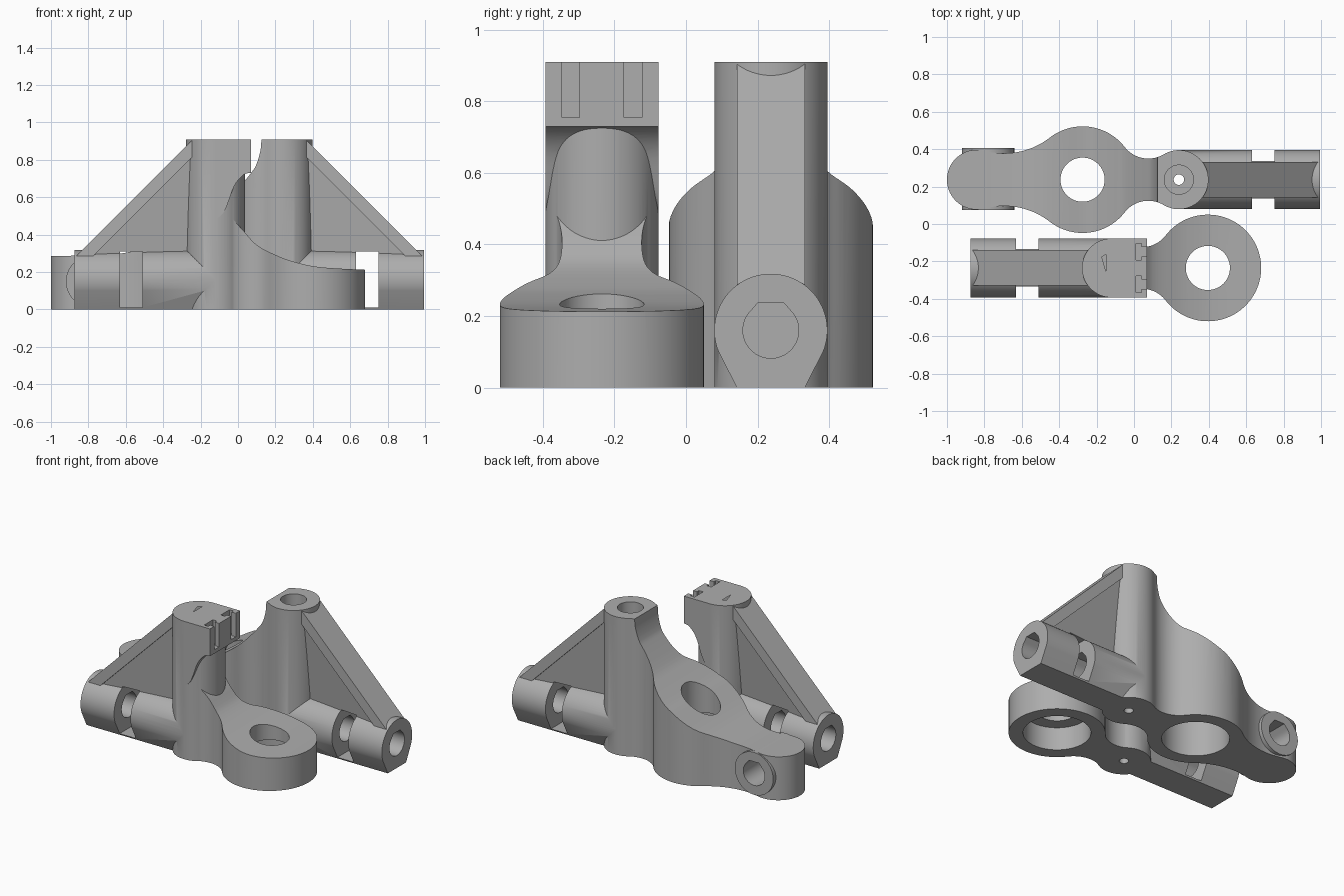
import bpy, bmesh
from math import sin, cos, pi, atan2, sqrt, radians
from mathutils import Vector

old = bpy.data.objects.get("Cube")
if old:
    bpy.data.objects.remove(old, do_unlink=True)

# One plain material
grey = bpy.data.materials.new("plain grey")
grey.use_nodes = True
grey.diffuse_color = (0.42, 0.42, 0.42, 1)
grey.node_tree.nodes["Principled BSDF"].inputs["Base Color"].default_value = grey.diffuse_color

POST_R, TUBE_Z, TUBE_END, TOP = 0.158, 0.16, 0.755, 0.91
DISC = (-0.515, 0.285)
ARM_END = (-1.08, 0.16)


def make(name, bm):
    bmesh.ops.recalc_face_normals(bm, faces=bm.faces)
    mesh = bpy.data.meshes.new(name)
    bm.to_mesh(mesh)
    bm.free()
    mesh.materials.append(grey)
    ob = bpy.data.objects.new(name, mesh)
    bpy.context.collection.objects.link(ob)
    return ob


def prism(name, pts, axis, lo, hi):
    """Extrude a 2D outline along the given axis."""
    def place(p, h):
        return {"x": (h, p[0], p[1]), "y": (p[0], h, p[1]), "z": (p[0], p[1], h)}[axis]
    bm = bmesh.new()
    a = [bm.verts.new(place(p, lo)) for p in pts]
    b = [bm.verts.new(place(p, hi)) for p in pts]
    bm.faces.new(a)
    bm.faces.new(b[::-1])
    for i in range(len(pts)):
        j = (i + 1) % len(pts)
        bm.faces.new((a[i], a[j], b[j], b[i]))
    return make(name, bm)


def arc(cx, cy, r, a0, a1, n=24):
    return [(cx + r * cos(a0 + (a1 - a0) * i / n), cy + r * sin(a0 + (a1 - a0) * i / n))
            for i in range(n + 1)]


def circle(cx, cy, r, n=64):
    return arc(cx, cy, r, 0, 2 * pi, n)[:-1]


def box(name, x0, x1, y0, y1, z0, z1):
    return prism(name, [(x0, y0), (x1, y0), (x1, y1), (x0, y1)], "z", z0, z1)


def combine(target, tool, operation):
    mod = target.modifiers.new(operation.lower(), "BOOLEAN")
    mod.operation, mod.solver, mod.object = operation, "EXACT", tool
    bpy.context.view_layer.objects.active = target
    bpy.ops.object.modifier_apply(modifier=mod.name)
    bpy.data.objects.remove(tool, do_unlink=True)


def smooth_path(pts, n=6):
    """Catmull-Rom curve through the points."""
    p = [Vector(q) for q in [pts[0]] + pts + [pts[-1]]]
    out = []
    for i in range(1, len(p) - 2):
        a, b, c, d = p[i - 1:i + 3]
        for k in range(n):
            t = k / n
            out.append(tuple(0.5 * (2 * b + (c - a) * t + (2 * a - 5 * b + 4 * c - d) * t * t
                                    + (3 * b - a - 3 * c + d) * t ** 3)))
    return out + [pts[-1]]


def blended_outline(circles, fillets):
    """Plan outline of circles in a row, joined by concave fillets."""
    half, start = [], 0.0
    for i, (cx, r) in enumerate(circles):
        if i == len(fillets):
            half += arc(cx, 0, r, start, pi, 40)
            break
        nx, nr = circles[i + 1]
        f, d = fillets[i], cx - nx
        r1, r2 = r + f, nr + f
        along = (r1 * r1 - r2 * r2 + d * d) / (2 * d)
        fx, fy = cx - along, sqrt(r1 * r1 - along * along)
        end = atan2(fy, fx - cx)
        half += arc(cx, 0, r, start, end)[:-1]
        start = atan2(fy, fx - nx)
        half += arc(fx, fy, f, end - pi, start - pi)[:-1]
    return half + [(x, -y) for x, y in half[-2:0:-1]]


def bore_shape(cx, cz):
    """Round bore with a flattened roof."""
    r = 0.078
    return arc(cx, cz, r, radians(135), radians(405), 40) + [(cx + 0.035, cz + r), (cx - 0.035, cz + r)]


def add_tube_and_brace(body):
    # Horizontal tube with a flat foot
    section = arc(0, TUBE_Z, POST_R, radians(-22), radians(202), 48) + [(-0.095, 0), (0.095, 0)]
    combine(body, prism("tube", section, "x", 0, TUBE_END), "UNION")
    # Diagonal flange
    flange = [(0.03, TOP), (0.12, TOP), (TUBE_END, 0.275), (TUBE_END, 0.185)]
    combine(body, prism("flange", flange, "y", -0.095, 0.095), "UNION")
    # Web, thickening toward the flange
    bm = bmesh.new()
    for u, z, w in ((0.05, 0.25, 0.03), (0.08, 0.9, 0.085), (0.72, 0.26, 0.085)):
        for s in (-1, 1):
            bm.verts.new((u, s * w, z))
    bmesh.ops.convex_hull(bm, input=bm.verts)
    combine(body, make("web", bm), "UNION")


def cut_holes(body, shelf):
    cuts = [
        prism("tube_bore", bore_shape(0, TUBE_Z), "x", 0.2, 0.9),
        box("tube_slot", 0.39, 0.51, -0.25, 0.25, 0.01, 0.31),
        prism("post_bore", circle(0, 0, 0.078), "z", 0.6, 1.1),
        prism("post_pin_hole", circle(0, 0, 0.028, 32), "z", -0.1, 0.7),
        prism("disc_hole", circle(DISC[0], 0, 0.118), "z", -0.1, 1),
        prism("disc_recess", circle(DISC[0], 0, 0.2), "z", -0.1, shelf),
    ]
    for tool in cuts:
        combine(body, tool, "DIFFERENCE")


def finish(body, sign, x, y):
    """Move into place, mirroring if needed, and shade."""
    bm = bmesh.new()
    bm.from_mesh(body.data)
    for v in bm.verts:
        v.co = (sign * v.co.x + x, v.co.y + y, v.co.z)
    bmesh.ops.recalc_face_normals(bm, faces=bm.faces)
    bm.to_mesh(body.data)
    bm.free()
    bpy.ops.object.select_all(action="DESELECT")
    body.select_set(True)
    bpy.context.view_layer.objects.active = body
    bpy.ops.object.shade_smooth_by_angle(angle=radians(30))


# Rear bracket: post, disc and end arm under one sweeping top
outline = blended_outline([(0, POST_R), DISC, ARM_END], [0.16, 0.4])
rear = prism("rear_bracket", outline, "z", 0, TOP)
sweep = smooth_path([(-0.115, 0.96), (-0.115, 0.91), (-0.12, 0.85), (-0.14, 0.78), (-0.17, 0.73),
                     (-0.27, 0.61), (-0.34, 0.555), (-0.44, 0.49), (-0.515, 0.45), (-0.64, 0.375),
                     (-0.74, 0.33), (-0.86, 0.3), (-1.0, 0.29), (-1.3, 0.285)])
combine(rear, prism("rear_profile", sweep + [(-1.3, -0.1), (0.3, -0.1), (0.3, 0.96)],
                    "y", -0.5, 0.5), "INTERSECT")
combine(rear, prism("arm_boss", circle(-1.02, 0.15, 0.14), "y", -0.163, 0.168), "UNION")
add_tube_and_brace(rear)
combine(rear, prism("arm_bore", bore_shape(-1.02, 0.15), "y", -0.3, 0.3), "DIFFERENCE")
cut_holes(rear, 0.3)
finish(rear, 1, 0.24, 0.237)

# Front bracket: low disc with a neck rising to a full round post
outline = blended_outline([(0, POST_R - 0.002), DISC], [0.16])
front = prism("front_bracket", outline, "z", 0, 0.8)
sweep = smooth_path([(0, 0.6), (-0.05, 0.53), (-0.1, 0.475), (-0.15, 0.42), (-0.22, 0.345),
                     (-0.32, 0.292), (-0.42, 0.255), (-0.57, 0.225), (-0.85, 0.21)])
combine(front, prism("front_profile", sweep + [(-0.85, -0.1), (0.3, -0.1), (0.3, 0.6)],
                     "y", -0.5, 0.5), "INTERSECT")
combine(front, prism("post", circle(0, 0, POST_R), "z", 0, TOP), "UNION")
# Overhanging head block with a curved underside
under = smooth_path([(-0.19, 0.73), (-0.15, 0.72), (-0.1, 0.66), (-0.05, 0.53), (0, 0.48)])
combine(front, prism("head_block", [(0, TOP), (-0.19, TOP)] + under, "y", -POST_R, POST_R), "UNION")
add_tube_and_brace(front)
# Keyed slots in the head block
for s in (-1, 1):
    c = s * 0.087
    slot = [(-0.25, c - 0.025), (-0.16, c - 0.025), (-0.16, c - 0.045), (-0.13, c - 0.045),
            (-0.13, c + 0.045), (-0.16, c + 0.045), (-0.16, c + 0.025), (-0.25, c + 0.025)]
    combine(front, prism("head_slot", slot, "z", 0.755, 1), "DIFFERENCE")
cut_holes(front, 0.15)
finish(front, -1, -0.12, -0.235)
